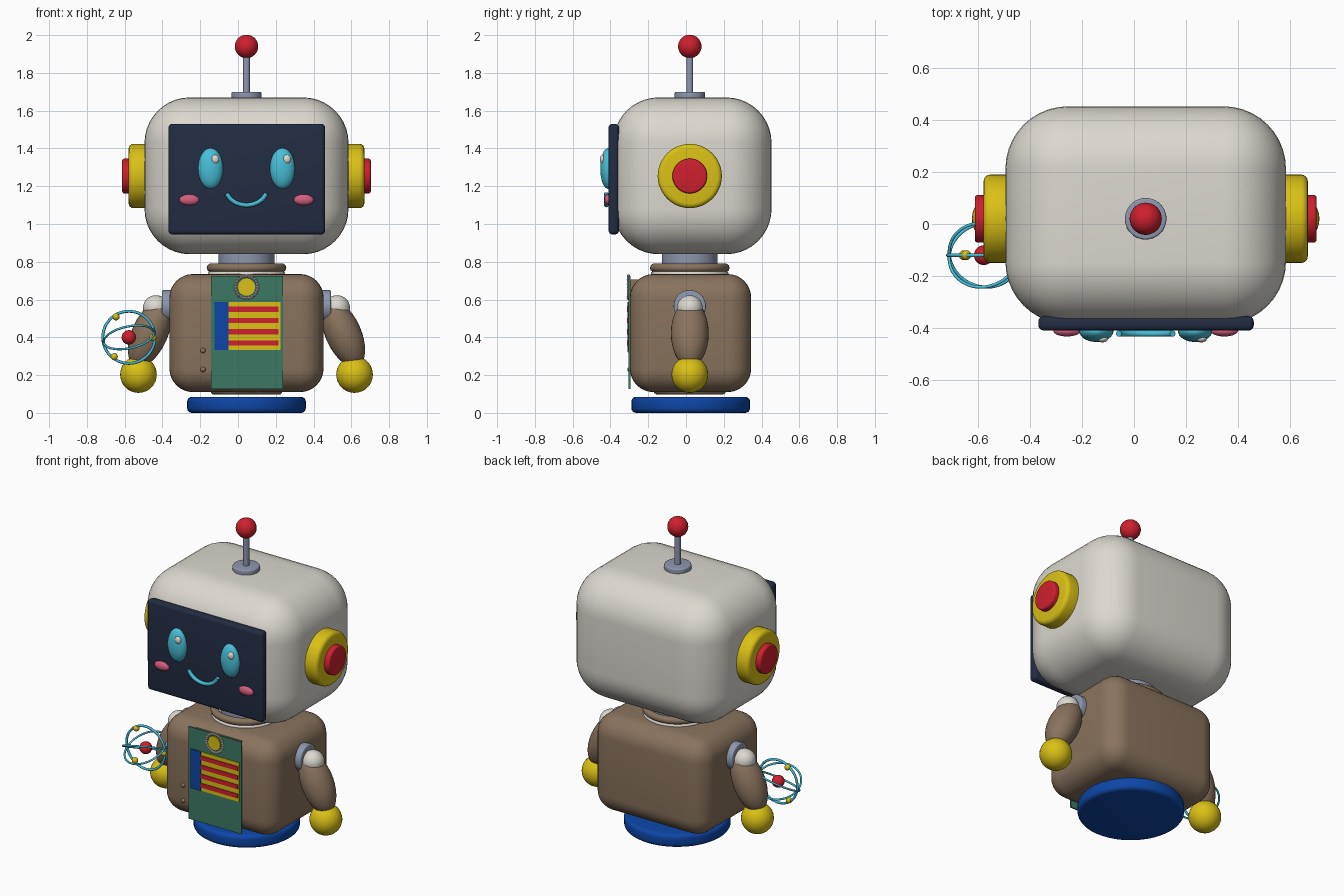
import bpy, bmesh, math
from mathutils import Vector, Matrix

if "Cube" in bpy.data.objects:
    bpy.data.objects.remove(bpy.data.objects["Cube"])

CX, CY = 0.045, 0.02   # body axis


def mat(name, rgb):
    m = bpy.data.materials.new(name)
    m.diffuse_color = (*rgb, 1)
    m.use_nodes = True
    m.node_tree.nodes["Principled BSDF"].inputs["Base Color"].default_value = m.diffuse_color
    return m


CREAM = mat("cream", (0.72, 0.69, 0.63))
YELLOW = mat("yellow", (0.70, 0.53, 0.008))
RED = mat("red", (0.62, 0.014, 0.028))
NAVY = mat("navy", (0.016, 0.025, 0.055))
CYAN = mat("cyan", (0.065, 0.52, 0.68))
PINK = mat("pink", (0.66, 0.11, 0.22))
BROWN = mat("brown", (0.25, 0.17, 0.11))
GREEN = mat("green", (0.045, 0.19, 0.125))
BLUE = mat("blue", (0.004, 0.06, 0.38))
GREY = mat("blue grey", (0.27, 0.31, 0.42))


def finish(name, bm, material, bevel=0, segments=4):
    me = bpy.data.meshes.new(name)
    bmesh.ops.recalc_face_normals(bm, faces=bm.faces)
    bm.to_mesh(me)
    bm.free()
    me.materials.append(material)
    ob = bpy.data.objects.new(name, me)
    bpy.context.collection.objects.link(ob)
    if bevel:
        b = ob.modifiers.new("bevel", 'BEVEL')
        b.width, b.segments = bevel, segments
        b.limit_method, b.angle_limit = 'ANGLE', math.radians(50)
    me.shade_smooth()
    me.set_sharp_from_angle(angle=math.radians(40))
    if bevel:
        for e in me.attributes:
            if e.name == "sharp_edge":
                me.attributes.remove(e)
                break
    return ob


def box(name, lo, hi, material, bevel=0, segments=4):
    lo, hi = Vector(lo), Vector(hi)
    bm = bmesh.new()
    m = Matrix.Translation((lo + hi) / 2) @ Matrix.Diagonal((*(hi - lo), 1))
    bmesh.ops.create_cube(bm, size=1, matrix=m)
    return finish(name, bm, material, bevel, segments)


def ball(name, c, r, material, tilt=0, seg=32):
    r = (r, r, r) if isinstance(r, (int, float)) else r
    bm = bmesh.new()
    m = Matrix.Translation(c) @ Matrix.Rotation(tilt, 4, 'Y') @ Matrix.Diagonal((*r, 1))
    bmesh.ops.create_uvsphere(bm, u_segments=seg, v_segments=seg // 2, radius=1, matrix=m)
    return finish(name, bm, material)


def rod(name, a, b, r, material, bevel=0):
    a, b = Vector(a), Vector(b)
    bm = bmesh.new()
    m = Matrix.Translation((a + b) / 2) @ (b - a).to_track_quat('Z', 'Y').to_matrix().to_4x4()
    bmesh.ops.create_cone(bm, cap_ends=True, segments=48, radius1=r, radius2=r,
                          depth=(b - a).length, matrix=m)
    return finish(name, bm, material, bevel)


def tube(name, pts, r, material, closed=False, sides=10):
    """Sweep a round section along points lying in one plane."""
    pts = [Vector(p) for p in pts]
    n = len(pts)
    normal = (pts[n // 3] - pts[0]).cross(pts[2 * n // 3] - pts[0]).normalized()
    bm = bmesh.new()
    loops = []
    for i, p in enumerate(pts):
        nxt = pts[(i + 1) % n] if closed else pts[min(i + 1, n - 1)]
        prv = pts[i - 1] if closed else pts[max(i - 1, 0)]
        side = (nxt - prv).normalized().cross(normal)
        angles = [2 * math.pi * k / sides for k in range(sides)]
        loops.append([bm.verts.new(p + r * (math.cos(a) * side + math.sin(a) * normal))
                      for a in angles])
    for i in range(n if closed else n - 1):
        u, v = loops[i], loops[(i + 1) % n]
        for k in range(sides):
            j = (k + 1) % sides
            bm.faces.new((u[k], u[j], v[j], v[k]))
    if not closed:
        bm.faces.new(loops[0])
        bm.faces.new(loops[-1])
    return finish(name, bm, material)


def ring(name, c, radius, r, material, rot=Matrix.Identity(3), n=48):
    pts = [Vector(c) + rot @ Vector((radius * math.cos(t), radius * math.sin(t), 0))
           for t in (2 * math.pi * i / n for i in range(n))]
    return tube(name, pts, r, material, closed=True)


# Base and torso
rod("base", (CX, 0.025, 0), (CX, 0.025, 0.085), 0.314, BLUE, 0.025)
ring("hem_ring", (CX, CY, 0.118), 0.17, 0.022, BROWN)
box("torso", (-0.363, -0.297, 0.11), (0.453, 0.345, 0.735), BROWN, 0.125, 8)

# Neck
rod("neck_base", (CX, CY, 0.70), (CX, CY, 0.748), 0.205, CREAM, 0.01)
ring("collar", (CX, CY, 0.768), 0.188, 0.023, BROWN)
rod("neck", (CX, CY, 0.72), (CX, CY, 0.88), 0.148, GREY)

# Head
box("head", (-0.495, -0.385, 0.84), (0.585, 0.453, 1.67), CREAM, 0.24, 10)
box("face_screen", (-0.368, -0.41, 0.945), (0.461, -0.355, 1.53), NAVY, 0.02)

# Face details
for s, side in ((-1, "left"), (1, "right")):
    ball(side + "_eye", (CX + s * 0.19, -0.412, 1.294), (0.066, 0.042, 0.108), CYAN)
    ball(side + "_eye_glint", (CX + s * 0.19 + 0.024, -0.442, 1.343),
         (0.021, 0.014, 0.024), CREAM, seg=16)
    ball(side + "_cheek", (CX + s * 0.303, -0.412, 1.128), (0.052, 0.021, 0.029), PINK)
smile = []
for i in range(25):
    u = -1 + i / 12
    smile.append((CX + 0.104 * math.sin(u * 1.25) / math.sin(1.25), -0.422,
                  1.162 - 0.062 * (math.cos(u * 1.25) - math.cos(1.25)) / (1 - math.cos(1.25))))
tube("smile", smile, 0.012, CYAN)

# Antenna
rod("antenna_foot", (CX, CY, 1.655), (CX, CY, 1.70), 0.08, GREY, 0.008)
rod("antenna_stem", (CX, CY, 1.69), (CX, CY, 1.91), 0.018, GREY)
ball("antenna_ball", (CX, CY, 1.94), 0.062, RED)

# Ears and arms, mirrored about the body axis
for s, side in ((-1, "left"), (1, "right")):
    def at(dx, z, y=CY):
        return (CX + s * dx, y, z)
    rod(side + "_ear", at(0.50, 1.254), at(0.624, 1.254), 0.17, YELLOW, 0.025)
    rod(side + "_ear_button", at(0.60, 1.254), at(0.658, 1.254), 0.092, RED, 0.012)
    rod(side + "_shoulder", at(0.36, 0.565), at(0.447, 0.565), 0.085, GREY, 0.008)
    ball(side + "_upper_arm", at(0.48, 0.555), 0.068, CREAM)
    ball(side + "_sleeve", at(0.512, 0.42), (0.095, 0.1, 0.19), BROWN, -s * math.radians(24))
    ball(side + "_hand", at(0.572, 0.203), 0.097, YELLOW)

# Apron with badge and striped panel
box("apron", (-0.144, -0.304, 0.127), (0.237, -0.295, 0.725), GREEN)
box("apron_backing", (-0.12, -0.296, 0.60), (0.21, -0.20, 0.705), BROWN)
rod("badge_centre", (CX, -0.311, 0.666), (CX, -0.302, 0.666), 0.045, YELLOW)
for i in range(24):
    t = 2 * math.pi * i / 24
    ball("badge_bead", (CX + 0.059 * math.cos(t), -0.305, 0.666 + 0.059 * math.sin(t)),
         0.0088, CREAM, seg=8)
box("panel_yellow", (-0.06, -0.308, 0.333), (0.224, -0.302, 0.587), YELLOW)
box("panel_blue", (-0.125, -0.311, 0.333), (-0.051, -0.302, 0.587), BLUE)
for i in range(4):
    z = 0.548 - i * 0.0593
    box("panel_stripe", (-0.051, -0.312, z - 0.014), (0.214, -0.306, z + 0.014), RED)
for z in (0.23, 0.33):
    ball("coat_button", (-0.185, -0.297, z), 0.014, BROWN, seg=16)

# Orbit model held at the left hand
O = Vector((-0.578, -0.12, 0.40))
ball("orbit_core", O, 0.038, RED)
ring("orbit_upright", O, 0.138, 0.0075, CYAN, Matrix.Rotation(math.pi / 2, 3, 'X'))
for tilt in (-25, 25):
    rot = Matrix.Rotation(math.radians(-12), 3, 'Y') @ Matrix.Rotation(math.radians(tilt), 3, 'X')
    ring("orbit_tilted", O, 0.136, 0.006, CYAN, rot)
for deg in (0, 122, 233):
    t = math.radians(deg)
    ball("orbit_bead", O + 0.128 * Vector((math.cos(t), 0, math.sin(t))), 0.019, YELLOW, seg=16)
